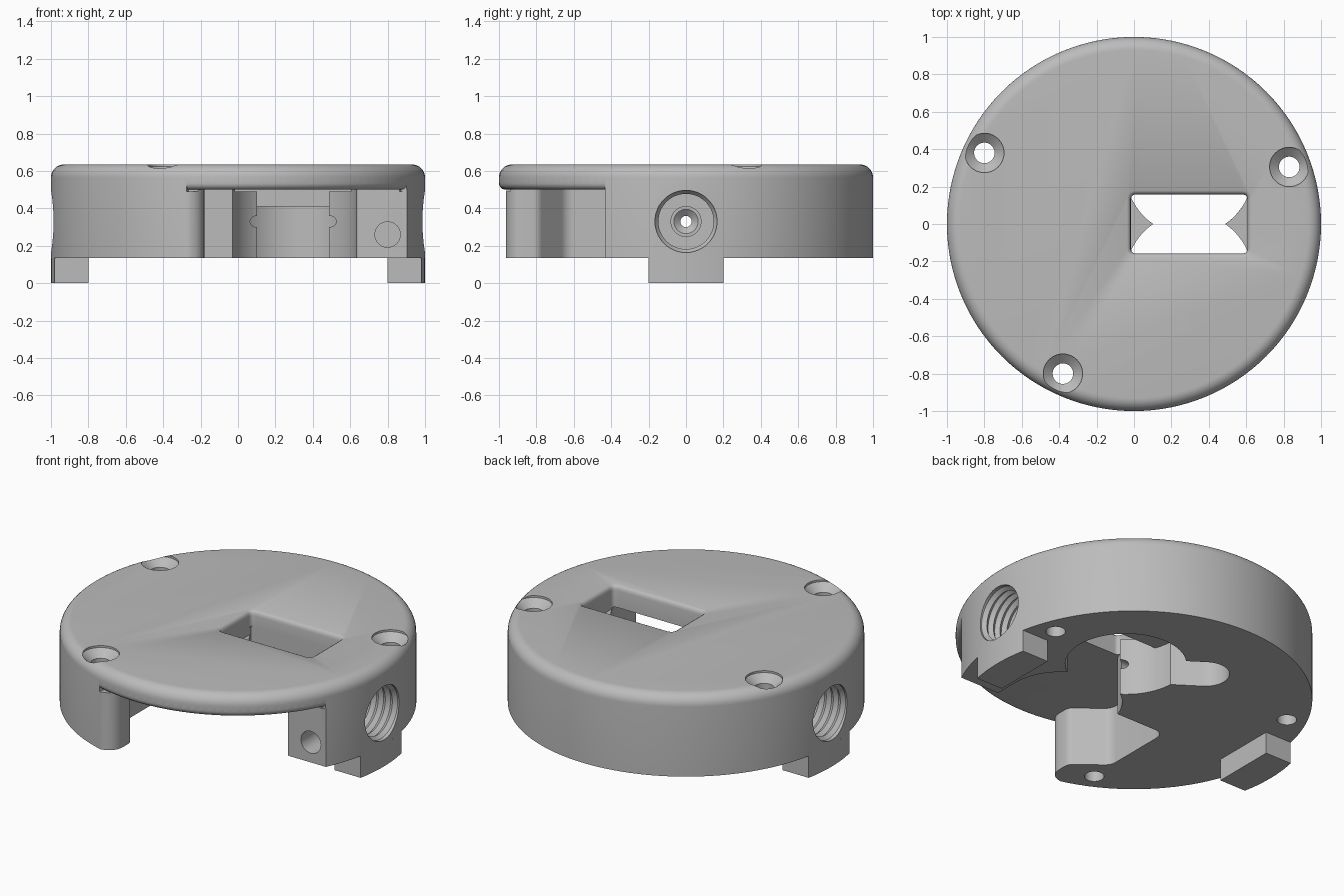
import bpy, bmesh, math
from mathutils import Matrix, Vector

cube = bpy.data.objects.get("Cube")
if cube:
    bpy.data.objects.remove(cube, do_unlink=True)

grey = bpy.data.materials.new("mid grey")
grey.use_nodes = True
tone = (0.5, 0.5, 0.5, 1)
grey.diffuse_color = tone
grey.node_tree.nodes["Principled BSDF"].inputs["Base Color"].default_value = tone

BASE, CEIL, TOP = 0.135, 0.5, 0.635
BACK_CEIL = 0.41
WX = 0.295          # centre line of the window and the round pockets


def finish(bm, name):
    bmesh.ops.recalc_face_normals(bm, faces=bm.faces)
    mesh = bpy.data.meshes.new(name)
    bm.to_mesh(mesh)
    bm.free()
    mesh.materials.append(grey)
    ob = bpy.data.objects.new(name, mesh)
    bpy.context.collection.objects.link(ob)
    return ob


def loft(name, rings):
    """Closed solid through rings of equal point count."""
    bm = bmesh.new()
    rows = [[bm.verts.new(p) for p in ring] for ring in rings]
    n = len(rows[0])
    for a, b in zip(rows, rows[1:]):
        for i in range(n):
            j = (i + 1) % n
            bm.faces.new((a[i], a[j], b[j], b[i]))
    bm.faces.new(rows[0])
    bm.faces.new(rows[-1])
    return finish(bm, name)


def prism(name, pts, z0, z1):
    return loft(name, [[(x, y, z) for x, y in pts] for z in (z0, z1)])


def circle(cx, cy, r, n=64, a0=0.0, a1=math.tau):
    full = abs(a1 - a0 - math.tau) < 1e-6
    step = (a1 - a0) / (n if full else n - 1)
    return [(cx + r * math.cos(a0 + i * step), cy + r * math.sin(a0 + i * step)) for i in range(n)]


def lathe(name, profile, n=64, matrix=Matrix()):
    """Solid of revolution from (radius, height) pairs."""
    return loft(name, [[matrix @ Vector((x, y, h)) for x, y in circle(0, 0, r, n)] for r, h in profile])


def rounded(corners, seg=8):
    """Polygon from (x, y, rounding) corners."""
    out = []
    for i, (x, y, r) in enumerate(corners):
        p = Vector((x, y))
        if not r:
            out.append((x, y))
            continue
        a = p + (Vector(corners[i - 1][:2]) - p).normalized() * r
        b = p + (Vector(corners[(i + 1) % len(corners)][:2]) - p).normalized() * r
        for k in range(seg + 1):
            t = k / seg
            q = a * (1 - t) ** 2 + p * 2 * t * (1 - t) + b * t * t
            out.append((q.x, q.y))
    return out


def cut(target, cutter):
    mod = target.modifiers.new("cut", "BOOLEAN")
    mod.operation, mod.solver, mod.object = "DIFFERENCE", "EXACT", cutter
    bpy.context.view_layer.objects.active = target
    bpy.ops.object.modifier_apply(modifier=mod.name)
    bpy.data.objects.remove(cutter, do_unlink=True)


# Main disc with a rounded top edge
R, F = 1.0, 0.07
edge = [(R - F + F * math.cos(a), TOP - F + F * math.sin(a))
        for a in (math.pi / 2 * i / 8 for i in range(9))]
housing = lathe("housing", [(R, BASE)] + edge, 128)

# Open front bay under the lid, leaving a screw post on one side
bay = rounded([(-0.28, -1.2, 0), (-0.28, -0.965, 0), (-0.18, -0.95, 0.09), (-0.18, -0.79, 0.03),
               (-0.37, -0.64, 0.04), (-0.37, -0.18, 0.07), (0.3, -0.18, 0), (0.3, -0.28, 0),
               (0.634, -0.28, 0), (0.634, -0.43, 0.02), (1.1, -0.43, 0), (1.1, -1.2, 0)])
cut(housing, prism("bay_cutter", bay, 0, CEIL))

# Rounded lower edge of the lid above the bay
f = 0.035
lip = [(R - f + f * math.sin(a), CEIL + f - f * math.cos(a))
       for a in (math.pi / 2 * i / 6 for i in range(7))]
lip += [(1.06, CEIL + f), (1.06, CEIL - 0.01), (R - f, CEIL - 0.01)]
start, stop = math.radians(-106), math.radians(-25.6)
rings = []
for i in range(33):
    a = start + (stop - start) * i / 32
    rings.append([(r * math.cos(a), r * math.sin(a), z) for r, z in lip])
cut(housing, loft("lip_cutter", rings))

# Two overlapping round pockets that leave pointed ribs between them
D, PR = 0.28, 0.34
cut(housing, prism("front_pocket_cutter", circle(WX, -D, PR), 0, CEIL))
cut(housing, prism("back_pocket_cutter", circle(WX, D, PR), 0, BACK_CEIL))

# Side slot opening into the back pocket
ang = math.radians(145)
slot = circle(-0.12, 0.48, 0.135, 24, ang - math.pi / 2, ang + math.pi / 2)
slot += [(x + 0.22, y - 0.15) for x, y in (slot[-1], slot[0])]
cut(housing, prism("slot_cutter", slot, 0, BACK_CEIL - 0.001))

# Window through the lid with softened rim
rim = [(0, CEIL - 0.01), (0, TOP - 0.03), (0.003, TOP - 0.015), (0.009, TOP - 0.006),
       (0.02, TOP), (0.02, TOP + 0.05)]
rings = []
for grow, z in rim:
    hx, hy, c = 0.312 + grow, 0.158 + grow, 0.03 + grow
    rings.append([(WX + x, y, z) for x, y in
                  rounded([(-hx, -hy, c), (hx, -hy, c), (hx, hy, c), (-hx, hy, c)])])
cut(housing, loft("window_cutter", rings))
a = math.asin((0.158 - D) / PR)
cut(housing, prism("window_well_cutter", circle(WX, D, PR, 40, math.pi - a, math.tau + a),
                   BACK_CEIL - 0.05, CEIL + 0.04))

# Countersunk screw holes
for x, y in ((-0.8, 0.38), (0.83, 0.305), (-0.38, -0.8)):
    cut(housing, lathe("screw_cutter", [(0.055, 0), (0.055, TOP - 0.055), (0.105, TOP - 0.012),
                                        (0.105, TOP + 0.1)], 40, Matrix.Translation((x, y, 0))))

# Threaded side ports with a stepped bore reaching the ribs
for side, inner in ((1, 0.3), (-1, -0.2)):
    bore = [(0.03, inner), (0.03, 0.67), (0.065, 0.7), (0.08, 0.7), (0.08, 0.76)]
    for k in range(5):
        bore += [(0.148, 0.761 + 0.048 * k), (0.166, 0.785 + 0.048 * k)]
    bore += [(0.166, 1.1)]
    turn = Matrix.Translation((0, 0, 0.33)) @ Matrix.Rotation(side * math.pi / 2, 4, "Y")
    cut(housing, lathe("port_cutter", bore, 48, turn))

# Blind hole in the flat face of the bay
turn = Matrix.Translation((0.8, -0.5, 0.26)) @ Matrix.Rotation(-math.pi / 2, 4, "X")
cut(housing, lathe("blind_hole_cutter", [(0.068, 0), (0.068, 0.27)], 32, turn))

# Locating tabs under each side
tab_angle = math.asin(0.2)
for name, side in (("left_tab", 1), ("right_tab", -1)):
    pts = [(0.8, -0.2)] + circle(0, 0, R, 12, -tab_angle, tab_angle) + [(0.8, 0.2)]
    prism(name, [(side * x, y) for x, y in pts], 0, BASE)

# Smooth curved faces, keep edges crisp
bpy.ops.object.select_all(action="DESELECT")
for name in ("housing", "left_tab", "right_tab"):
    ob = bpy.data.objects[name]
    ob.select_set(True)
    bpy.context.view_layer.objects.active = ob
bpy.ops.object.shade_smooth_by_angle(angle=math.radians(30))
